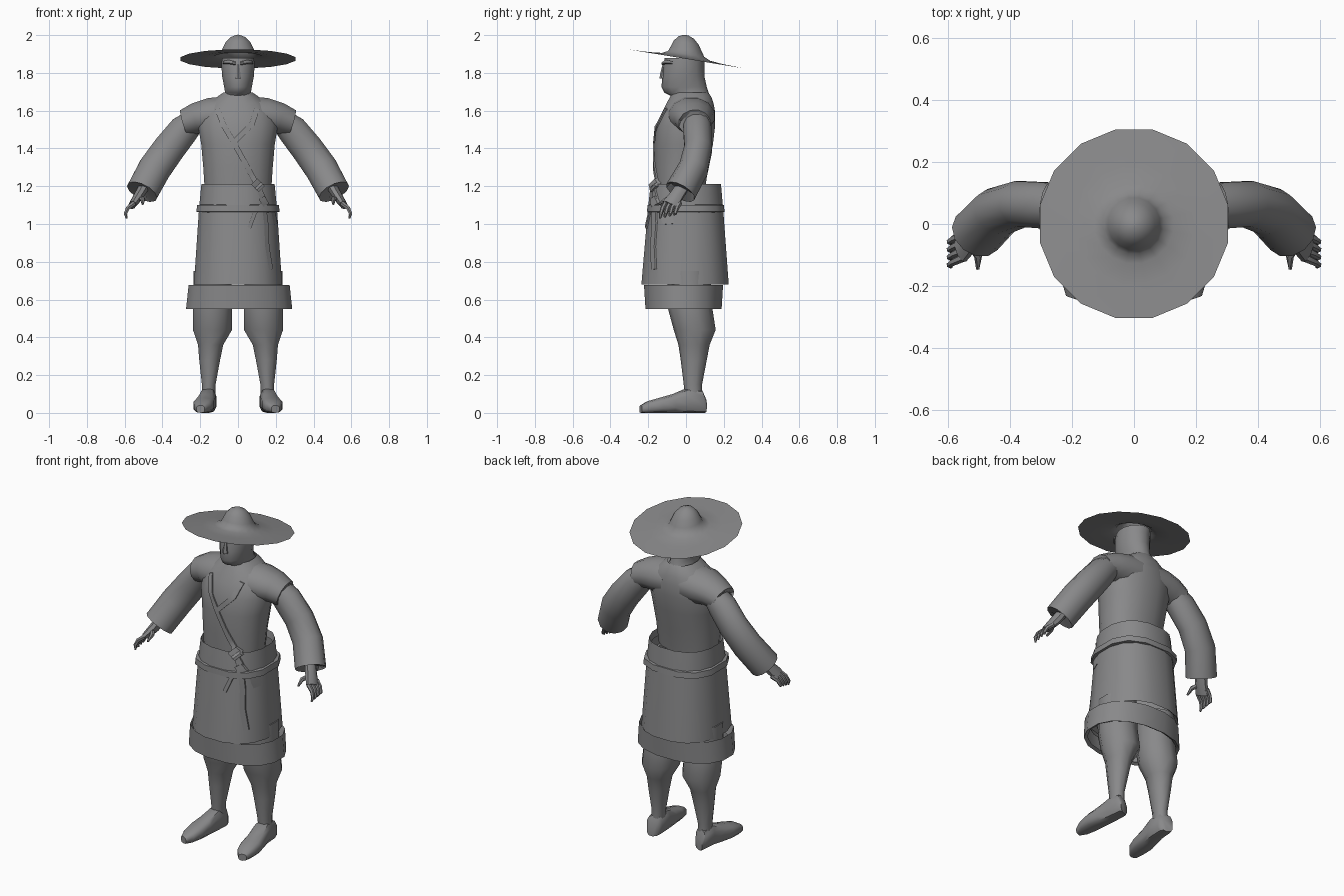
import bpy, bmesh, math
from mathutils import Vector as V
from mathutils.bvhtree import BVHTree

if "Cube" in bpy.data.objects:
    bpy.data.objects.remove(bpy.data.objects["Cube"])

grey = bpy.data.materials.new("plain grey")
grey.diffuse_color = (0.25, 0.25, 0.255, 1)
grey.use_nodes = True
grey.node_tree.nodes["Principled BSDF"].inputs["Base Color"].default_value = grey.diffuse_color


def finish(name, bm, mirror=False, angle=45):
    bmesh.ops.recalc_face_normals(bm, faces=bm.faces)
    me = bpy.data.meshes.new(name)
    bm.to_mesh(me)
    bm.free()
    me.materials.append(grey)
    ob = bpy.data.objects.new(name, me)
    bpy.context.collection.objects.link(ob)
    if mirror:
        ob.modifiers.new("mirror", "MIRROR").use_mirror_merge = False
    bpy.ops.object.select_all(action='DESELECT')
    bpy.context.view_layer.objects.active = ob
    ob.select_set(True)
    bpy.ops.object.shade_smooth_by_angle(angle=math.radians(angle))
    return ob


def loft(bm, rings, n=12, caps=(True, True), power=1.0):
    """Skin rings of (centre, axis u, axis v); power < 1 squares the section."""
    loops = []
    for c, u, v in rings:
        loop = []
        for i in range(n):
            a = 2 * math.pi * (i + 0.5) / n
            co, si = math.cos(a), math.sin(a)
            co = math.copysign(abs(co) ** power, co)
            si = math.copysign(abs(si) ** power, si)
            loop.append(bm.verts.new(V(c) + V(u) * co + V(v) * si))
        loops.append(loop)
    for a, b in zip(loops, loops[1:]):
        for i in range(n):
            j = (i + 1) % n
            bm.faces.new((a[i], a[j], b[j], b[i]))
    for on, loop in zip(caps, (loops[0], loops[-1])):
        if on:
            bm.faces.new(loop)


def stack(name, rows, cx=0, n=16, caps=(False, False), power=1.0, mirror=False):
    """Upright part from rows of (z, half width, front y, back y[, x offset])."""
    bm = bmesh.new()
    loft(bm, [((cx + (r[4] if len(r) > 4 else 0), (r[2] + r[3]) / 2, r[0]),
               (r[1], 0, 0), (0, (r[3] - r[2]) / 2, 0)) for r in rows], n, caps, power)
    return finish(name, bm, mirror)


def tube(bm, pts, n=10, caps=(True, True)):
    """Tube along rows of (x, y, z, upright radius, sideways radius)."""
    ps = [V(p[:3]) for p in pts]
    rings = []
    for i, p in enumerate(pts):
        t = (ps[min(i + 1, len(ps) - 1)] - ps[max(i - 1, 0)]).normalized()
        side = V((0, 1, 0))
        side = (side - t * side.dot(t)).normalized()
        rings.append((ps[i], t.cross(side) * p[3], side * p[4]))
    loft(bm, rings, n, caps)


# Robe body, shoulder caps and skirt
torso = stack("robe_body", [
    (1.16, .178, -.165, .10), (1.3, .187, -.17, .12), (1.42, .198, -.17, .145),
    (1.52, .215, -.16, .157), (1.59, .2, -.13, .157), (1.64, .155, -.105, .148),
    (1.675, .11, -.085, .135), (1.695, .08, -.075, .12)], power=.9)
bm = bmesh.new()
tube(bm, [(.06, .025, 1.575, .105, .13), (.15, .03, 1.57, .1, .125), (.22, .04, 1.56, .085, .105),
          (.285, .045, 1.535, .073, .085), (.27, .045, 1.545, .06, .07)], 12)
finish("shoulder_cap", bm, True)
skirt = stack("skirt", [(1.17, .19, -.18, .18), (1.212, .197, -.19, .188), (1.08, .21, -.205, .2),
                        (.68, .237, -.24, .23), (.7, .215, -.215, .21)], power=.85)
stack("hem_band", [(.62, .25, -.19, .17), (.678, .272, -.226, .2),
                   (.55, .286, -.218, .192), (.56, .265, -.2, .175)], cx=.006, power=.9)
stack("belt", [(1.06, .19, -.185, .18), (1.065, .226, -.211, .209), (1.1, .222, -.21, .206),
               (1.105, .19, -.185, .18)], n=12, power=.75)

# Sleeves
bm = bmesh.new()
tube(bm, [(.22, .055, 1.56, .06, .07), (.285, .06, 1.50, .083, .077), (.365, .065, 1.40, .088, .076),
          (.44, .04, 1.295, .09, .08), (.508, -.03, 1.17, .088, .085),
          (.49, -.015, 1.20, .065, .065)], 12)
finish("sleeve", bm, True)

# Hands with curled fingers and thumb
bm = bmesh.new()
tube(bm, [(.49, -.01, 1.21, .03, .035), (.525, -.05, 1.15, .028, .038), (.56, -.085, 1.1, .02, .045)], 8)
for k in range(4):
    y = -.118 + .025 * k
    tube(bm, [(.55, y + .01, 1.11, .014, .014), (.583, y - .005, 1.085, .012, .012),
              (.596, y - .015, 1.055, .01, .01), (.59, y - .02, 1.03 + .006 * k, .005, .006)], 6)
tube(bm, [(.525, -.07, 1.14, .014, .014), (.503, -.105, 1.13, .013, .013),
          (.505, -.145, 1.105, .006, .006)], 6)
finish("hand", bm, True)

# Legs with gathered trousers, and shoes
stack("leg", [(.75, .105, -.1, .13), (.55, .108, -.095, .14), (.44, .109, -.065, .157),
              (.36, .07, -.04, .125, .01), (.28, .058, -.028, .11, .015), (.15, .038, -.012, .085, .02),
              (.06, .037, -.005, .088, .022)], cx=.135, n=10, caps=(True, True), mirror=True)
bm = bmesh.new()
shoe = [(.1, .03, .075, .155), (.08, .042, .12, .155), (.0, .045, .13, .16),
        (-.07, .05, .1, .172), (-.14, .055, .08, .183), (-.2, .045, .063, .19), (-.24, .022, .04, .198)]
loft(bm, [((x, y, h / 2), (w, w * .35, 0), (0, 0, h / 2)) for y, w, h, x in shoe], 10, power=.7)
finish("shoe", bm, True)

# Head, brow and nose
stack("head", [(1.62, .085, -.06, .125), (1.675, .078, -.072, .125), (1.695, .07, -.115, .12),
               (1.725, .075, -.13, .11), (1.78, .086, -.125, .098), (1.84, .09, -.12, .097),
               (1.88, .087, -.112, .102)], n=14, caps=(True, True))
bm = bmesh.new()
loft(bm, [((0, -.118, 1.77), (.02, 0, 0), (0, .022, 0)), ((0, -.118, 1.79), (.016, 0, 0), (0, .02, 0)),
          ((0, -.112, 1.845), (.008, 0, 0), (0, .012, 0))], 6)
finish("nose", bm)
bm = bmesh.new()
loft(bm, [((.012, -.122, 1.85), (0, .01, 0), (0, 0, .009)), ((.05, -.108, 1.858), (0, .011, 0), (0, 0, .011)),
          ((.08, -.072, 1.855), (0, .008, 0), (0, 0, .007))], 6)
finish("brow", bm, True)

# Tilted hat with wide thin brim and round crown
bm = bmesh.new()
rows = [(.31, 0), (.2, .004), (.13, .011), (.098, .026), (.085, .05), (.068, .085), (.042, .113), (.012, .126)]
loft(bm, [((0, .001, 1.874 + h), (r, 0, 0), (0, r, -.164 * r)) for r, h in rows], 16, (False, True))
finish("hat", bm, angle=60)


# Sashes laid onto the front of the robe
dg = bpy.context.evaluated_depsgraph_get()
trees = [BVHTree.FromObject(o, dg) for o in (torso, skirt)]


def front_y(x, z):
    hits = [t.ray_cast(V((x, -1, z)), V((0, 1, 0)))[0] for t in trees]
    return min([h.y for h in hits if h] or [-.1])


def sash(name, path, width=.028, lift=.008):
    bm = bmesh.new()
    pts = [V(p) for p in path]
    pts = [a.lerp(b, i / 4) for a, b in zip(pts, pts[1:]) for i in range(4)] + [pts[-1]]
    rings = []
    for i, p in enumerate(pts):
        t = (pts[min(i + 1, len(pts) - 1)] - pts[max(i - 1, 0)]).normalized()
        s = V((-t.y, t.x)) * width / 2
        row = []
        for sign, off in ((-1, lift), (1, lift), (1, -.01), (-1, -.01)):
            q = p + s * sign
            row.append(bm.verts.new((q.x, front_y(q.x, q.y) - off, q.y)))
        rings.append(row)
    for a, b in zip(rings, rings[1:]):
        for i in range(4):
            j = (i + 1) % 4
            bm.faces.new((a[i], a[j], b[j], b[i]))
    bm.faces.new(rings[0])
    bm.faces.new(rings[-1])
    finish(name, bm, angle=30)


sash("long_sash", [(-.11, 1.61), (-.075, 1.52), (-.03, 1.445), (.05, 1.3), (.11, 1.19), (.14, 1.12)])
sash("short_sash", [(.1, 1.61), (.075, 1.53), (-.015, 1.44)])
sash("sash_knot", [(.085, 1.225), (.125, 1.185)], .045, .018)
sash("sash_knot_low", [(.125, 1.14), (.15, 1.1)], .035, .016)
sash("sash_tail_long", [(.135, 1.12), (.15, 1.0), (.155, .88), (.175, .76)], .022)
sash("sash_tail_left", [(.14, 1.12), (.09, 1.06), (.06, .98)], .02)
sash("sash_tail_right", [(.14, 1.12), (.185, 1.07), (.2, 1.0)], .02)
